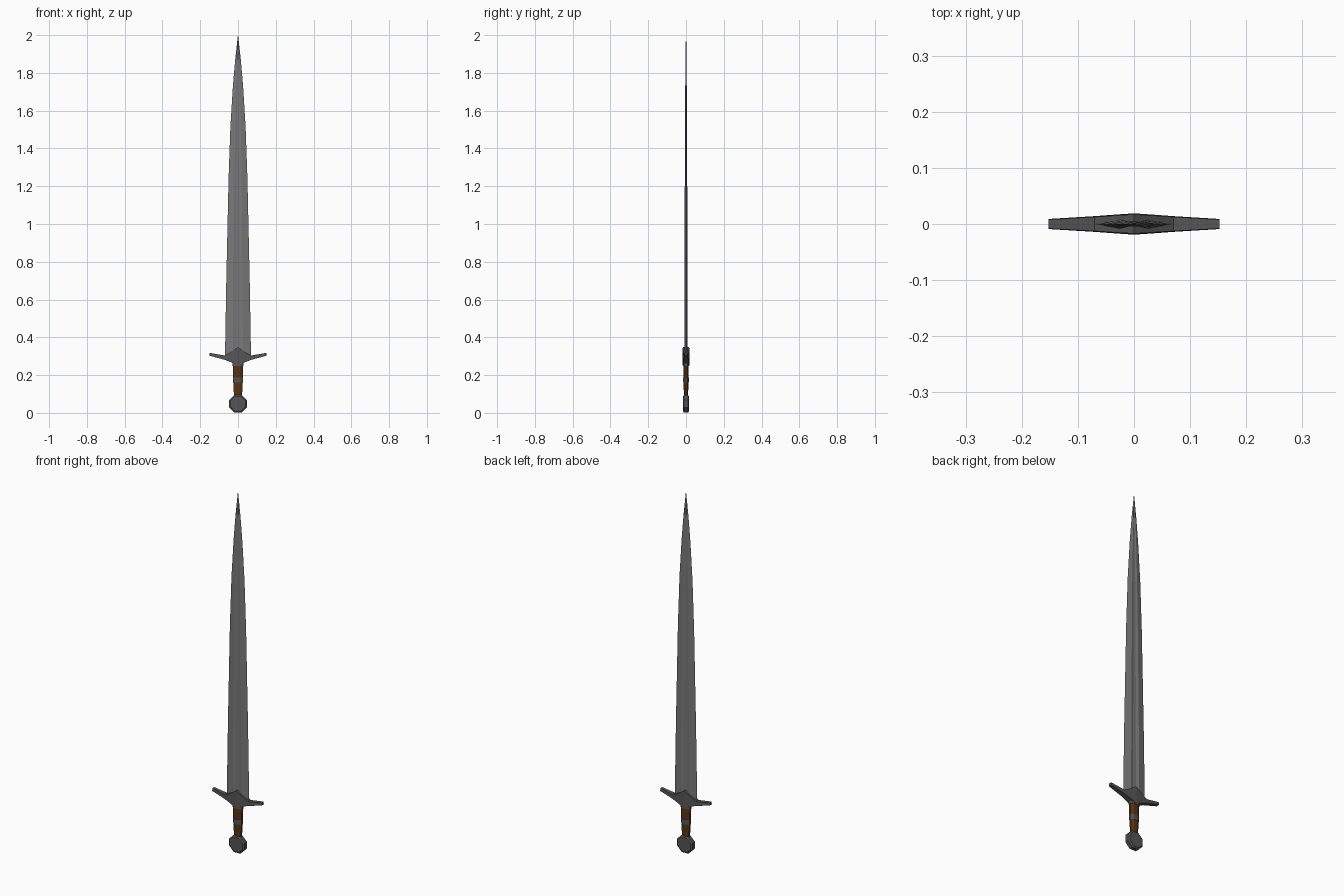
import bpy, bmesh, math

if "Cube" in bpy.data.objects:
    bpy.data.objects.remove(bpy.data.objects["Cube"])

def mat(name, c):
    m = bpy.data.materials.new(name)
    m.diffuse_color = (*c, 1)
    m.use_nodes = True
    m.node_tree.nodes["Principled BSDF"].inputs["Base Color"].default_value = m.diffuse_color
    return m

steel = mat("blade_steel", (0.19, 0.19, 0.19))
dark = mat("dark_iron", (0.09, 0.09, 0.09))
leather = mat("brown_leather", (0.10, 0.035, 0.007))

def loft(name, sections, m):
    """Join equal-sized rings of points into a closed solid."""
    bm = bmesh.new()
    rings = [[bm.verts.new(p) for p in s] for s in sections]
    n = len(rings[0])
    for a, b in zip(rings, rings[1:]):
        for i in range(n):
            j = (i + 1) % n
            bm.faces.new((a[i], a[j], b[j], b[i]))
    bm.faces.new(rings[0][::-1])
    bm.faces.new(rings[-1])
    bmesh.ops.remove_doubles(bm, verts=bm.verts, dist=1e-5)
    bmesh.ops.recalc_face_normals(bm, faces=bm.faces)
    me = bpy.data.meshes.new(name)
    bm.to_mesh(me)
    bm.free()
    me.materials.append(m)
    ob = bpy.data.objects.new(name, me)
    bpy.context.collection.objects.link(ob)
    return ob

# Blade: tapering, with a shallow fuller down each side
def blade_ring(z, w, t):
    f = 0.55 * t
    return [(-w, 0, z), (-.38*w, -t, z), (-.14*w, -f, z), (.14*w, -f, z), (.38*w, -t, z),
            (w, 0, z), (.38*w, t, z), (.14*w, f, z), (-.14*w, f, z), (-.38*w, t, z)]

blade = [(0.29, .069, .009), (0.70, .062, .008), (1.24, .050, .0065), (1.52, .040, .005),
         (1.73, .027, .004), (1.87, .015, .0028), (1.96, .005, .0015), (2.0, .0006, .0005)]
loft("blade", [blade_ring(*b) for b in blade], steel)

# Guard: upswept arms, deepest in the middle, as rings along x (x, half depth, bottom, top)
arm = [(.152, .009, .303, .318), (.07, .014, .281, .304), (.03, .017, .265, .328)]
guard = [(-x, d, b, t) for x, d, b, t in arm] + [(0, .019, .25, .348)] + arm[::-1]
loft("guard", [[(x, -d, b), (x, d, b), (x, d * .9, t), (x, -d * .9, t)]
               for x, d, b, t in guard], dark)

# Eight-sided grip parts
def oct_ring(z, rx, ry):
    k = math.cos(math.pi / 8)
    return [(rx / k * math.cos(a), ry / k * math.sin(a), z)
            for a in (math.pi / 8 + i * math.pi / 4 for i in range(8))]

loft("grip", [oct_ring(*r) for r in
              [(.085, .021, .011), (.165, .0255, .013), (.262, .028, .0145)]], leather)
loft("grip_ring", [oct_ring(*r) for r in
                   [(.160, .0265, .0145), (.188, .0275, .015)]], dark)
loft("grip_collar", [oct_ring(.248, .030, .016), oct_ring(.272, .030, .016)], dark)

# Pommel: bevelled octagonal disc facing front and back
def disc_ring(y, r):
    return [(r * math.cos(i * math.pi / 4 + math.pi / 8), y,
             .048 + r * math.sin(i * math.pi / 4 + math.pi / 8)) for i in range(8)]

loft("pommel", [disc_ring(-.016, .043), disc_ring(-.010, .051),
                disc_ring(.010, .051), disc_ring(.016, .043)], dark)
